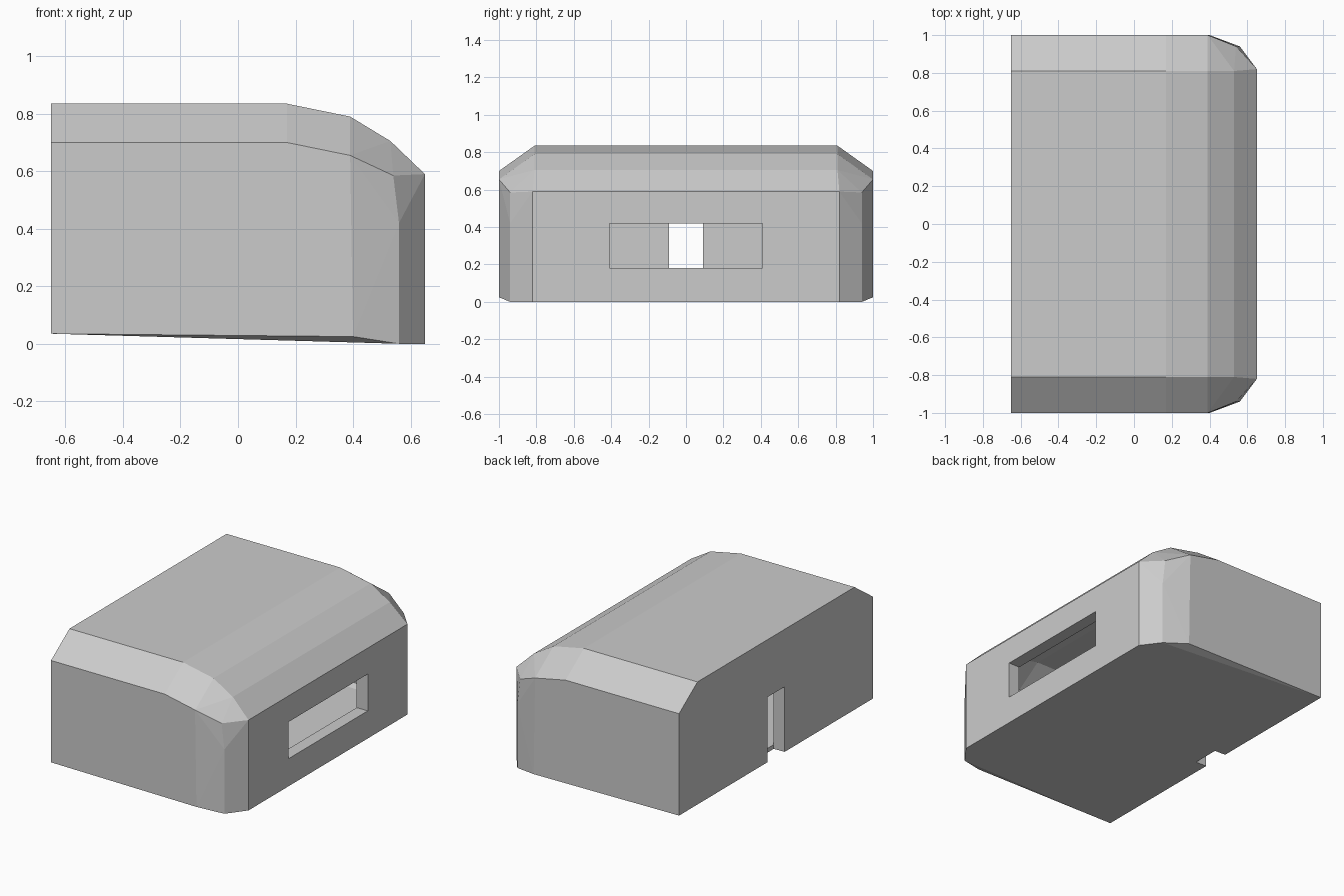
import bpy, bmesh
from math import radians

if "Cube" in bpy.data.objects:
    bpy.data.objects.remove(bpy.data.objects["Cube"])

# Outline points of one half (x, y, z); the other half is mirrored in y
HALF = [
    (-.65, .81, .835), (.17, .81, .835), (.39, .81, .79), (.53, .81, .705), (.65, .82, .59),  # roof
    (-.65, 1, .70), (.17, 1, .70), (.39, 1, .655), (.54, .94, .585),                         # eaves
    (.56, .94, .42), (-.65, 1, .035), (.40, 1, .025), (.56, .94, 0), (.65, .82, 0),           # walls, base
]


def hull(name, fit):
    """Convex body from the mirrored outline, each point passed through fit()."""
    bm = bmesh.new()
    for x, y, z in HALF:
        for s in (1, -1):
            bm.verts.new(fit(x, s * y, z))
    bmesh.ops.convex_hull(bm, input=bm.verts[:])
    bmesh.ops.dissolve_limit(bm, angle_limit=radians(0.3), verts=bm.verts[:], edges=bm.edges[:])
    bmesh.ops.recalc_face_normals(bm, faces=bm.faces[:])
    return add(name, bm)


def box(name, lo, hi):
    bm = bmesh.new()
    bmesh.ops.create_cube(bm, size=1)
    for v in bm.verts:
        v.co = [lo[i] if v.co[i] < 0 else hi[i] for i in range(3)]
    return add(name, bm)


def add(name, bm):
    mesh = bpy.data.meshes.new(name)
    bm.to_mesh(mesh)
    bm.free()
    ob = bpy.data.objects.new(name, mesh)
    bpy.context.collection.objects.link(ob)
    return ob


# Outer housing
housing = hull("housing", lambda x, y, z: (x, y, z))

# Hollow interior, front window and rear cable slot
cutters = [
    hull("cavity", lambda x, y, z: (x * .877, y * .91, .03 + z * .868)),
    box("front_window", (.50, -.41, .18), (.75, .41, .42)),
    box("rear_slot", (-.75, -.09, -.1), (-.57, .09, .46)),
]
for cutter in cutters:
    cutter.hide_render = True
    cutter.hide_set(True)
    mod = housing.modifiers.new(cutter.name, 'BOOLEAN')
    mod.operation = 'DIFFERENCE'
    mod.solver = 'EXACT'
    mod.object = cutter

# Bake the cuts and drop the helpers
bpy.context.view_layer.update()
baked = bpy.data.meshes.new_from_object(housing.evaluated_get(bpy.context.evaluated_depsgraph_get()))
housing.modifiers.clear()
housing.data = baked
for cutter in cutters:
    bpy.data.objects.remove(cutter)
